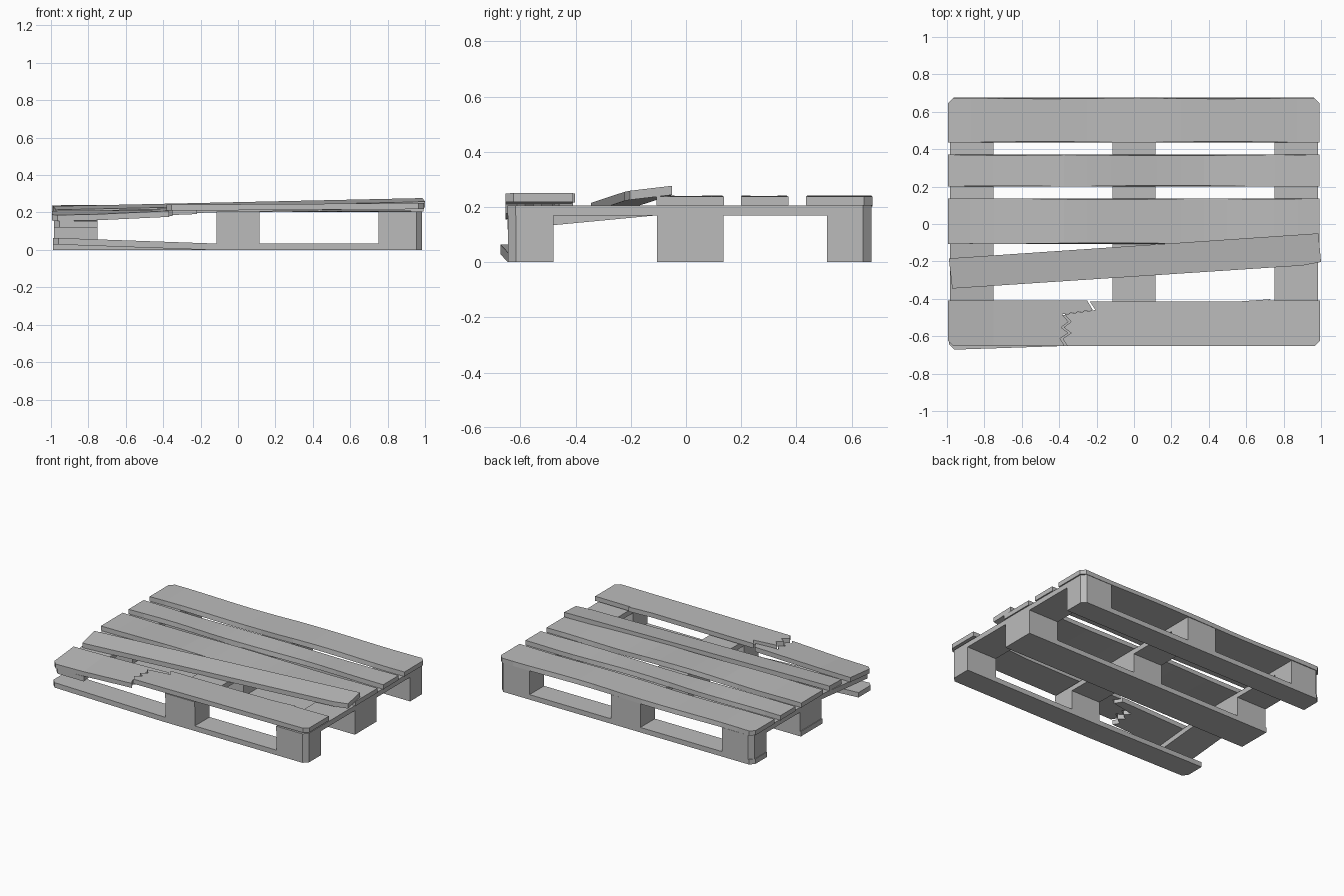
import bpy, bmesh, math
from mathutils import Vector

cube = bpy.data.objects.get("Cube")
if cube:
    bpy.data.objects.remove(cube)

wood = bpy.data.materials.new("grey_wood")
wood.use_nodes = True
GREY = (0.5, 0.5, 0.5, 1)
wood.diffuse_color = GREY
wood.node_tree.nodes["Principled BSDF"].inputs["Base Color"].default_value = GREY


def plank(name, outline, z0, z1, warp=None, cuts=(), axis=0):
    """Extrude an outline upward, sliced along one axis so that warp can bend it."""
    bm = bmesh.new()
    bm.faces.new([bm.verts.new((x, y, z0)) for x, y in outline])
    for c in cuts:
        point, normal = Vector(), Vector()
        point[axis], normal[axis] = c, 1
        bmesh.ops.bisect_plane(bm, geom=bm.verts[:] + bm.edges[:] + bm.faces[:],
                               plane_co=point, plane_no=normal)
    top = bmesh.ops.extrude_face_region(bm, geom=bm.faces[:])["geom"]
    for v in top:
        if isinstance(v, bmesh.types.BMVert):
            v.co.z = z1
    if warp:
        for v in bm.verts:
            v.co += Vector(warp(*v.co))
    bmesh.ops.recalc_face_normals(bm, faces=bm.faces)
    mesh = bpy.data.meshes.new(name)
    bm.to_mesh(mesh)
    bm.free()
    mesh.materials.append(wood)
    obj = bpy.data.objects.new(name, mesh)
    bpy.context.collection.objects.link(obj)
    return obj


def rect(x0, x1, y0, y1, corners=(), c=0.03):
    """Rectangle outline; corners lists the (x sign, y sign) pairs to chamfer."""
    pts = []
    for sx, sy in ((-1, -1), (1, -1), (1, 1), (-1, 1)):
        x, y = (x0 if sx < 0 else x1), (y0 if sy < 0 else y1)
        if (sx, sy) in corners:
            pair = [(x - sx * c, y), (x, y - sy * c)]
            pts += pair if sx * sy < 0 else pair[::-1]
            if sx * sy < 0:
                pts[-2:] = pair[::-1] if (sx, sy) == (1, -1) else pair
            pts[-2:] = {(-1, -1): [pair[1], pair[0]], (1, -1): pair,
                        (1, 1): pair[::-1], (-1, 1): pair}[(sx, sy)]
        else:
            pts.append((x, y))
    return pts


COLS = {"right": (-0.985, -0.75, -1), "middle": (-0.115, 0.115, 0), "left": (0.75, 0.985, 1)}
ROWS = {"front": (-0.645, -0.48, -1), "centre": (-0.105, 0.135, 0), "back": (0.51, 0.672, 1)}
BENDS = [i / 8 for i in range(-7, 8)]


def droop(y):
    """Sag of the cross board whose front block is gone."""
    return 0.095 * max(0, -0.105 - y)


# Bottom runners: the front one is bent up and out at its free end
def runner_bend(x, y, z):
    t = max(0, (-0.15 - x) / 0.85)
    return (0, -0.028 * t, 0.03 * t)


for row, (y0, y1, sy) in ROWS.items():
    plank(row + "_runner", rect(-0.99, 0.985, y0, y1, [(-1, sy), (1, sy)]), 0, 0.035,
          runner_bend if row == "front" else None, [-0.15])

# Spacer blocks, with the front right one missing
for row, (y0, y1, sy) in ROWS.items():
    for col, (x0, x1, sx) in COLS.items():
        if (row, col) != ("front", "right"):
            plank(f"{row}_{col}_block", rect(x0, x1, y0, y1, [(sx, sy)]), 0.035, 0.17)

# Cross boards
for col, (x0, x1, sx) in COLS.items():
    plank(col + "_cross_board", rect(x0, x1, -0.647, 0.672, [(sx, -1), (sx, 1)]), 0.17, 0.205,
          (lambda x, y, z: (0, 0, -droop(y))) if col == "right" else None, [-0.105], axis=1)


# Whole deck boards, slightly wavy along their edges
def wavy(y0, y1, phase):
    def warp(x, y, z):
        fade = 1 - x ** 4
        side = 1 if y > (y0 + y1) / 2 else -1
        return (0, -0.006 * side * fade * abs(math.sin(3 * x + phase)) * (z > 0.22),
                0.004 * fade * math.sin(5 * x + phase * side))
    return warp


DECK = [("back", 0.435, 0.675, [(-1, 1), (1, 1)]), ("rear_inner", 0.2, 0.371, []),
        ("centre", -0.107, 0.137, [])]
for i, (name, y0, y1, corners) in enumerate(DECK):
    plank(name + "_deck_board", rect(-0.995, 0.993, y0, y1, corners), 0.206, 0.238,
          wavy(y0, y1, i), BENDS)


# Loose deck board, lying askew and tilted
def loose_lift(x, y, z):
    mid = -0.195 + 0.068 * x
    return (0, 0, 0.022 * x + 0.12 * (y - mid))


plank("loose_deck_board", [(-0.972, -0.345), (0.9, -0.222), (1.0, -0.203), (0.986, -0.05),
                           (-0.99, -0.184)], 0.213, 0.246, loose_lift, [-0.5, 0, 0.5])

# Snapped front deck board: two pieces sharing a jagged break
BREAK = [(-0.25, -0.41), (-0.22, -0.46), (-0.385, -0.483), (-0.35, -0.523), (-0.39, -0.553),
         (-0.35, -0.583), (-0.395, -0.613), (-0.37, -0.653)]


def sag(x, y, z):
    return (0, 0, -droop(y) * min(1, max(0, (0.25 - x) / 1.1)))


def raised(x, y, z):
    return (0, 0, 0.006 + 0.006 * x)


plank("front_deck_board_snapped_end",
      [(-0.965, -0.653), (-0.995, -0.625), (-0.995, -0.41)] + BREAK, 0.206, 0.238,
      sag, [-0.75])
plank("front_deck_board",
      [(x + 0.014, y) for x, y in reversed(BREAK)][:-1] +
      [(-0.236, -0.415), (0.55, -0.415), (0.73, -0.402), (0.72, -0.41), (0.995, -0.41),
       (0.995, -0.625), (0.965, -0.653)], 0.206, 0.238, raised, [0, 0.5])
